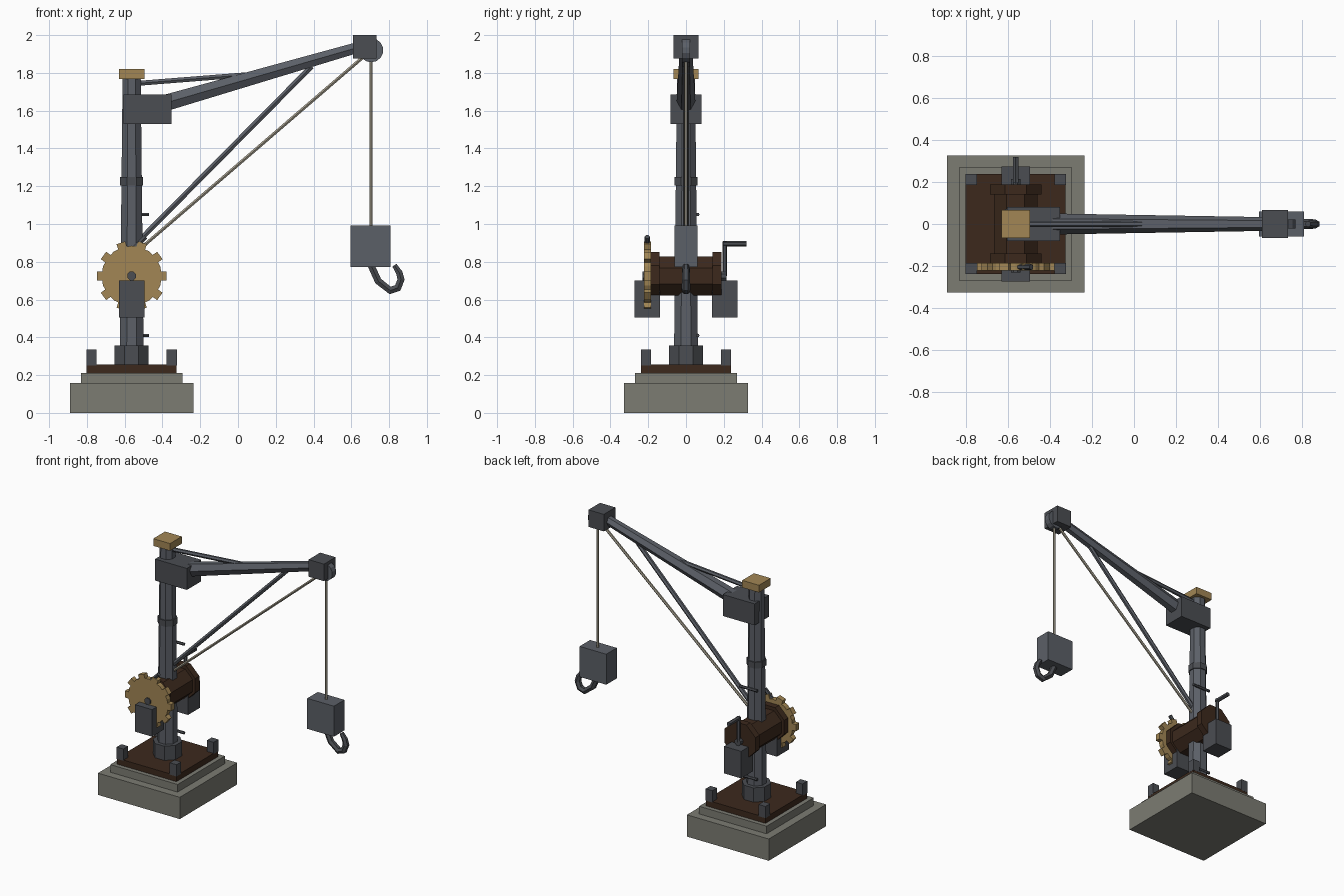
import bpy, bmesh, math
from mathutils import Vector

if "Cube" in bpy.data.objects:
    bpy.data.objects.remove(bpy.data.objects["Cube"])

MX = -0.563          # mast axis
AX = 0.725           # winch axle height


def material(name, rgb):
    m = bpy.data.materials.new(name)
    m.diffuse_color = (*rgb, 1)
    m.use_nodes = True
    m.node_tree.nodes["Principled BSDF"].inputs["Base Color"].default_value = m.diffuse_color
    return m


STONE = material("stone", (0.20, 0.20, 0.17))
WOOD = material("dark_wood", (0.045, 0.022, 0.012))
IRON = material("iron", (0.105, 0.115, 0.135))
DARK = material("dark_iron", (0.070, 0.075, 0.085))
BRASS = material("brass", (0.36, 0.24, 0.09))
ROPE = material("rope", (0.35, 0.32, 0.25))


def finish(name, bm, mat):
    bmesh.ops.recalc_face_normals(bm, faces=bm.faces)
    me = bpy.data.meshes.new(name)
    bm.to_mesh(me)
    bm.free()
    me.materials.append(mat)
    ob = bpy.data.objects.new(name, me)
    bpy.context.collection.objects.link(ob)
    return ob


def box(name, x, y, z, mat):
    """Box from (min, max) ranges on each axis."""
    bm = bmesh.new()
    bmesh.ops.create_cube(bm, size=1)
    for v in bm.verts:
        v.co = [(a + b) / 2 + c * (b - a) for (a, b), c in zip((x, y, z), v.co)]
    return finish(name, bm, mat)


def tube(name, pts, radii, mat, sides=6, off=0.0, side=(0, 1, 0)):
    """Faceted bar swept along points; side is a vector across the path."""
    pts = [Vector(p) for p in pts]
    if not isinstance(radii, (list, tuple)):
        radii = [radii] * len(pts)
    s = Vector(side)
    bm = bmesh.new()
    rings = []
    for i, (p, r) in enumerate(zip(pts, radii)):
        a, b = pts[max(i - 1, 0)], pts[min(i + 1, len(pts) - 1)]
        if a == p or b == p:
            t = (b - a).normalized()
        else:
            t = ((p - a).normalized() + (b - p).normalized()).normalized()
        u = t.cross(s).normalized()
        ring = []
        for k in range(sides):
            ang = 2 * math.pi * (k + off) / sides
            ring.append(bm.verts.new(p + r * (math.cos(ang) * s + math.sin(ang) * u)))
        rings.append(ring)
    for r0, r1 in zip(rings, rings[1:]):
        for k in range(sides):
            j = (k + 1) % sides
            bm.faces.new((r0[k], r0[j], r1[j], r1[k]))
    bm.faces.new(rings[0])
    bm.faces.new(rings[-1])
    return finish(name, bm, mat)


def post(name, z0, z1, r0, r1, mat):
    """Upright octagon, flats on the axes; r is the half width."""
    k = 1 / math.cos(math.pi / 8)
    return tube(name, [(MX, 0, z0), (MX, 0, z1)], [r0 * k, r1 * k], mat, 8, 0.5)


def disc(name, x, z, y0, y1, r, mat, sides, off=0.5):
    return tube(name, [(x, y0, z), (x, y1, z)], r, mat, sides, off, (1, 0, 0))


# Stepped base and deck
for name, h, z0, z1, mat in (("base_slab", 0.327, 0, 0.157, STONE),
                             ("base_step", 0.269, 0.157, 0.212, STONE),
                             ("deck", 0.238, 0.212, 0.255, WOOD)):
    box(name, (MX - h, MX + h), (-h, h), (z0, z1), mat)
for sx in (-1, 1):
    for sy in (-1, 1):
        cx, cy, h = MX + sx * 0.212, sy * 0.212, 0.027
        box("corner_post", (cx - h, cx + h), (cy - h, cy + h), (0.25, 0.335), DARK)

# Mast, collars, cap and rungs
post("mast", 0.25, 1.78, 0.064, 0.048, IRON)
post("mast_foot_collar", 0.25, 0.358, 0.09, 0.09, DARK)
post("mast_band", 1.205, 1.25, 0.061, 0.061, DARK)
box("mast_cap", (MX - 0.067, MX + 0.067), (-0.067, 0.067), (1.768, 1.82), BRASS)
for z in (0.41, 0.73, 1.05):
    tube("rung", [(MX - 0.05, 0.062, z), (MX + 0.092, 0.062, z)], 0.01, DARK, 6)

# Jib with its root block, head block, tie and brace
box("jib_root_block", (-0.605, -0.351), (-0.082, 0.082), (1.53, 1.685), DARK)
tube("jib", [(-0.45, 0, 1.622), (0.67, 0, 1.945)], [0.051, 0.032], IRON, 6)
box("jib_head_block", (0.61, 0.733), (-0.066, 0.066), (1.877, 2.0), DARK)
tube("upper_tie", [(MX, 0, 1.742), (0.07, 0, 1.792)], 0.015, IRON)
tube("lower_brace", [(-0.545, 0, 0.89), (0.39, 0, 1.835)], 0.016, IRON)
disc("sheave", 0.705, 1.92, -0.022, 0.022, 0.064, IRON, 14)

# Ropes, load block and hook
tube("haul_rope", [(-0.54, 0, 0.85), (0.67, 0, 1.89)], 0.010, ROPE)
tube("drop_rope", [(0.705, 0, 1.92), (0.705, 0, 0.98)], 0.009, ROPE)
box("load_block", (0.595, 0.808), (-0.06, 0.06), (0.772, 0.992), IRON)
tube("hook", [(0.705, 0, 0.78), (0.742, 0, 0.698), (0.806, 0, 0.648), (0.846, 0, 0.662),
              (0.863, 0, 0.706), (0.854, 0, 0.742), (0.828, 0, 0.782)],
     [0.021, 0.022, 0.023, 0.023, 0.022, 0.020, 0.015], DARK)

# Winch drum, flanges and bearing blocks
disc("drum", MX, AX, -0.15, 0.15, 0.112, WOOD, 8)
for name, s in (("front", -1), ("back", 1)):
    disc(name + "_drum_flange", MX, 0.73, s * 0.14, s * 0.188, 0.133, WOOD, 8)
    y = sorted((s * 0.137, s * 0.273))
    box(name + "_bearing_block", (MX - 0.068, MX + 0.068), y, (0.505, 0.70), DARK)
disc("axle", MX, AX, -0.23, 0.215, 0.025, DARK, 8)

# Toothed gear: disc outline with ten square teeth
outline = []
for i in range(10):
    c = 2 * math.pi * i / 10
    for r, d in ((0.157, -0.155), (0.186, -0.13), (0.186, 0.13), (0.157, 0.155), (0.16, 0.314)):
        outline.append((MX + r * math.cos(c + d), AX + r * math.sin(c + d)))
bm = bmesh.new()
face = bm.faces.new([bm.verts.new((x, -0.222, z)) for x, z in outline])
ext = bmesh.ops.extrude_face_region(bm, geom=[face], use_keep_orig=True)
for v in ext["geom"]:
    if isinstance(v, bmesh.types.BMVert):
        v.co.y = -0.185
finish("gear", bm, BRASS)
tube("pawl", [(-0.56, -0.205, 0.86), (-0.488, -0.205, 0.932)], 0.014, DARK)

# Crank arm and handle
tube("crank_arm", [(MX, 0.205, AX), (MX, 0.205, 0.907)], 0.013, DARK)
disc("crank_handle", MX, 0.895, 0.195, 0.32, 0.015, DARK, 6)
